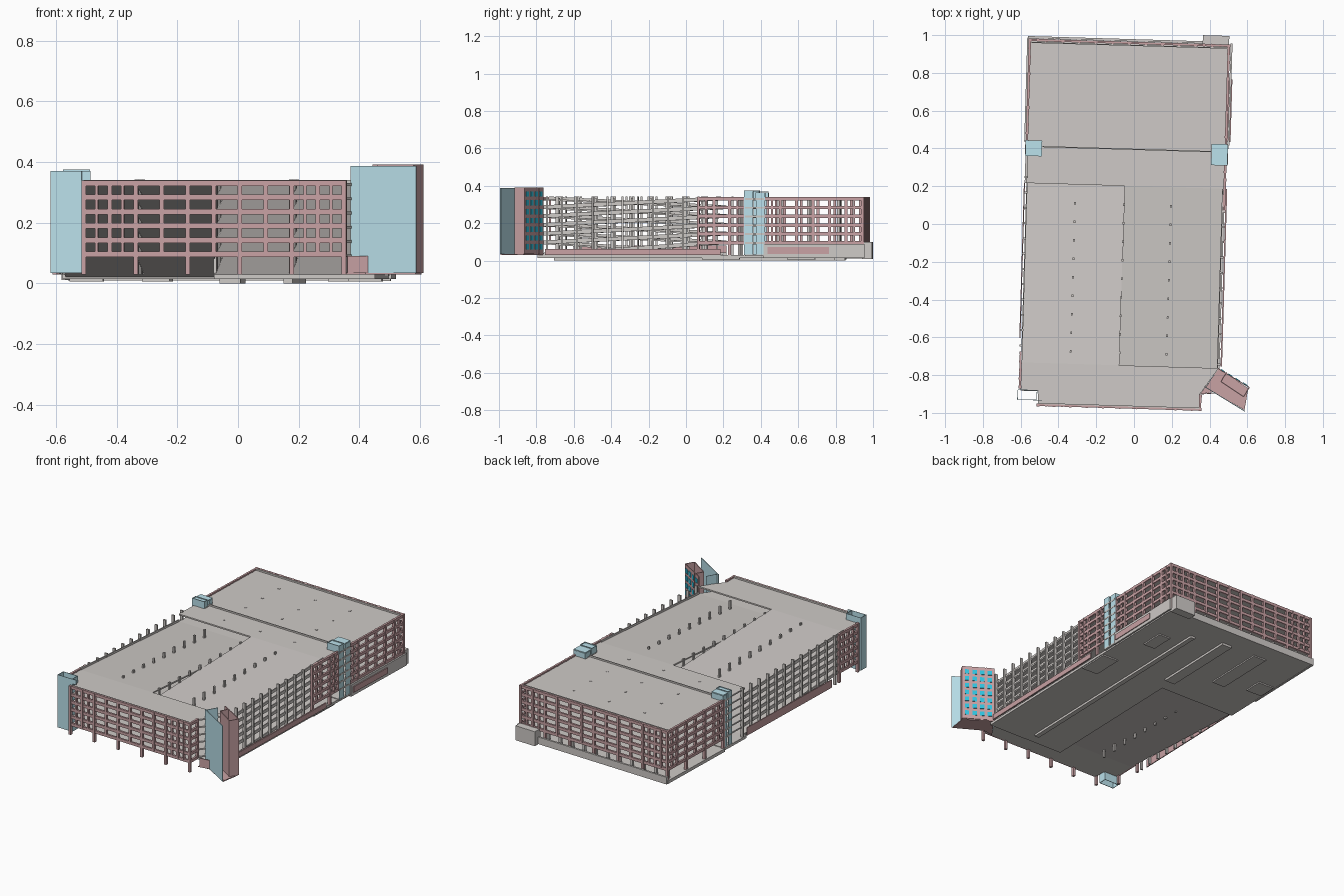
import bpy, bmesh, math
from mathutils import Vector

if "Cube" in bpy.data.objects:
    bpy.data.objects.remove(bpy.data.objects["Cube"])

TILT = -math.radians(1.7)          # whole plan is turned slightly clockwise
LV = [0.03] + [0.096 + 0.047 * k for k in range(6)]   # floor levels
V0, V1, MID = -0.75, 0.20, -0.056  # ramp ends and centre line


def material(name, col):
    m = bpy.data.materials.new(name)
    m.diffuse_color = col
    m.use_nodes = True
    m.node_tree.nodes["Principled BSDF"].inputs["Base Color"].default_value = m.diffuse_color
    return m


BRICK = material("brick", (0.58, 0.36, 0.37, 1))
GLASS = material("glass", (0.50, 0.76, 0.84, 0.7))
BLUE = material("blue_pane", (0.03, 0.55, 0.75, 1))
STONE = material("concrete", (0.62, 0.59, 0.57, 1))


def make(name, bm, mat=STONE, tilt=True):
    bmesh.ops.recalc_face_normals(bm, faces=bm.faces)
    me = bpy.data.meshes.new(name)
    bm.to_mesh(me)
    bm.free()
    ob = bpy.data.objects.new(name, me)
    bpy.context.collection.objects.link(ob)
    me.materials.append(mat)
    if tilt:
        ob.rotation_euler.z = TILT
    return ob


def slab(bm, pts, t):
    """Prism: top polygon pts, thickness t downwards."""
    top = [bm.verts.new(p) for p in pts]
    bot = [bm.verts.new((p[0], p[1], p[2] - t)) for p in pts]
    n = len(pts)
    bm.faces.new(top)
    bm.faces.new(bot[::-1])
    for i in range(n):
        j = (i + 1) % n
        bm.faces.new((top[j], top[i], bot[i], bot[j]))


def box(bm, x0, x1, y0, y1, z0, z1):
    slab(bm, [(x0, y0, z1), (x1, y0, z1), (x1, y1, z1), (x0, y1, z1)], z1 - z0)


def wall(bm, p, q, z0, z1, t=0.008):
    """Upright panel from p to q in plan."""
    p, q = Vector(p), Vector(q)
    d = (q - p).normalized()
    n = Vector((-d.y, d.x)) * t / 2
    slab(bm, [(*(p - n), z1), (*(q - n), z1), (*(q + n), z1), (*(p + n), z1)], z1 - z0)


def facade(name, p, q, bays, ends, foot=0.03):
    """Brick grid: five window rows, narrow windows in the end bays."""
    bm = bmesh.new()
    p, q = Vector(p), Vector(q)
    d = (q - p).normalized()
    for z in LV[1:]:
        wall(bm, p, q, z - 0.009, z + 0.009, 0.012)
    for i in range(bays * 2 + 1):
        mullion = i % 2
        if mullion and ends <= i // 2 < bays - ends:
            continue
        c = p.lerp(q, i / (bays * 2))
        w = 0.005 if mullion else 0.0075
        low = foot if i % 4 == 0 else LV[1]
        wall(bm, c - d * w, c + d * w, low, LV[6] + 0.009, 0.016)
    make(name, bm, BRICK)


# Parking decks and the two opposing ramps
bm = bmesh.new()
for k in range(1, 7):
    a, b = LV[k], LV[k - 1]
    plan = [(-.574, -.9), (-.48, -.9), (-.48, -.972), (.375, -.972), (.375, -.89), (.47, V0), (-.574, V0)]
    slab(bm, [(x, y, a) for x, y in plan], 0.009)
    box(bm, -.575, .47, V1, .955, a - 0.009, a)
    slab(bm, [(-.574, V0, a), (MID, V0, a), (MID, V1, b), (-.574, V1, b)], 0.009)
    slab(bm, [(MID, V0, b), (.465, V0, b), (.465, V1, a), (MID, V1, a)], 0.009)
make("parking_decks", bm)

# Low kerbs along the open ramp edges
bm = bmesh.new()
for k in range(1, 7):
    a, b = LV[k] + .012, LV[k - 1] + .012
    for x0, x1, zf, zb in ((-.576, -.570, a, b), (.461, .467, b, a)):
        slab(bm, [(x0, V0, zf), (x1, V0, zf), (x1, V1, zb), (x0, V1, zb)], 0.014)
make("ramp_kerbs", bm)

# Ground slab and footings
bm = bmesh.new()
box(bm, -.585, .475, V1, .965, 0.014, 0.03)
box(bm, MID, .475, -.78, V1, 0.014, 0.03)
make("ground_slab", bm)
bm = bmesh.new()
for x0, x1, y0, y1 in ((.17, .20, -.7, .8), (-.33, -.24, .45, .85), (-.07, .0, .3, .85),
                       (.28, .36, .55, .7), (-.57, -.46, .5, .62), (.36, .47, .1, .3)):
    box(bm, x0, x1, y0, y1, 0.0 if x0 in (.17, -.07) else 0.006, 0.015)
make("footings", bm)

# Interior columns poking through the lower roof ramps
bm = bmesh.new()
for x in (-.315, MID, .193):
    for i in range(9):
        y = .10 - i * .098
        box(bm, x - .005, x + .005, y - .007, y + .007, 0.03, 0.342 if x != MID else 0.335)
    for y in (.29, .5, .66, .82):
        box(bm, x - .006, x + .006, y - .006, y + .006, 0.03, LV[6] + .002)
make("interior_columns", bm)

# Edge fins on the open long sides
bm = bmesh.new()
for x, ys, n in ((.47, -.73, 11), (-.578, -.66, 12)):
    for i in range(n):
        y = ys + i * .081
        box(bm, x - .009, x + .009, y - .005, y + .005, 0.03, 0.342)
make("edge_fins", bm)

# Brick facades
facade("front_facade", (-.48, -.972), (.378, -.972), 10, 2)
facade("front_return", (.378, -.972), (.378, -.90), 1, 0)
facade("back_facade", (-.58, .958), (.474, .958), 12, 2)
facade("right_back_facade", (.474, .43), (.474, .958), 6, 1)
facade("right_middle_facade", (.474, .08), (.474, .33), 3, 1)
facade("left_back_facade", (-.58, .42), (-.58, .958), 6, 1)
facade("left_front_facade", (-.578, -.88), (-.578, -.70), 2, 1)

# Roof parapets and joint wall between the two halves
bm = bmesh.new()
for p, q in (((-.575, .395), (.47, .395)), ((-.572, .945), (.466, .945)), ((-.48, -.965), (.375, -.965))):
    wall(bm, p, q, LV[6] - .005, 0.341, 0.006)
make("roof_parapets", bm)

# Low brick base walls beside the ramps
bm = bmesh.new()
wall(bm, (.484, -.74), (.484, .2), 0.03, 0.062, 0.008)
wall(bm, (-.586, -.62), (-.586, .2), 0.03, 0.08, 0.006)
wall(bm, (.487, .45), (.487, .78), 0.035, 0.072, 0.022)
make("base_walls", bm, BRICK)

# Concrete podium round the back half
bm = bmesh.new()
wall(bm, (.488, .43), (.488, .97), 0.015, 0.09, 0.01)
wall(bm, (-.59, .972), (.36, .972), 0.01, 0.055, 0.012)
wall(bm, (-.588, .42), (-.588, .97), 0.012, 0.032, 0.012)
box(bm, .335, .475, .955, 1.01, 0.008, 0.10)
for i in range(13):
    x = -.57 + i * .086
    box(bm, x - .008, x + .008, .93, .945, 0.03, LV[1])
make("podium", bm)

# Glazed stair towers on both sides
for name, x0, x1, y0, y1 in (("right_stair", .40, .484, .325, .435), ("left_stair", -.585, -.50, .345, .425)):
    g, s = bmesh.new(), bmesh.new()
    ym = (y0 + y1) / 2
    for a, b in ((y0, ym - .008), (ym + .008, y1)):
        top = .375 if a == y0 else .365
        for p, q in (((x0, a), (x1, a)), ((x1, a), (x1, b)), ((x1, b), (x0, b)), ((x0, b), (x0, a))):
            z0 = .03 if (p[0] == q[0] == (x1 if x1 > 0 else x0)) else LV[6] - .01
            wall(g, p, q, z0, top, 0.003)
    box(g, x0, x1, y0, y1, .366, .37)
    for z in LV:
        box(s, x0 - .003, x1 + .003, y0 + .004, y1 - .004, z - .006, z + .004)
    make(name + "_glass", g, GLASS)
    make(name + "_bands", s)

# Front left glass corner (sheets only)
bm = bmesh.new()
c = [(-.617, -.93), (-.515, -.932), (-.513, -.88), (-.615, -.878)]
for i in range(4):
    wall(bm, c[i], c[(i + 1) % 4], 0.035, 0.37, 0.003)
wall(bm, (-.515, -.932), (-.487, -.932), 0.34, 0.37, 0.003)
make("front_left_glass", bm, GLASS, False)

# Front right entrance tower: brick shell, panes and glass screen
A, B, C, D = [Vector(p) for p in ((.49, -.785), (.61, -.865), (.58, -.915), (.46, -.835))]
bm, panes = bmesh.new(), bmesh.new()
for p, q in ((Vector((.445, -.765)), B), (B, C), (C, D), (D, A)):
    wall(bm, p, q, 0.035, 0.392, 0.005)
d = (B - A).normalized()
out = Vector((-d.y, d.x)) * .004
for i in range(4):
    for k in range(7):
        c = Vector((.445, -.765)).lerp(B, (i + .6) / 4.2) + out
        z = 0.06 + k * .047
        wall(panes, c - d * .013, c + d * .013, z, z + .028, 0.004)
make("entrance_tower", bm, BRICK, False)
make("entrance_panes", panes, BLUE, False)
bm = bmesh.new()
wall(bm, (.372, -.86), (.588, -.992), 0.035, 0.388, 0.004)
wall(bm, (.385, -.86), (.42, -.80), 0.09, 0.388, 0.003)
make("entrance_glass", bm, GLASS, False)
bm = bmesh.new()
slab(bm, [(.35, -.9, .036), (.42, -.89, .036), (.585, -.985, .036), (.605, -.87, .036), (.45, -.765, .036)], 0.006)
wall(bm, (.36, -.90), (.43, -.895), 0.035, 0.09, 0.004)
make("entrance_base", bm, BRICK, False)
